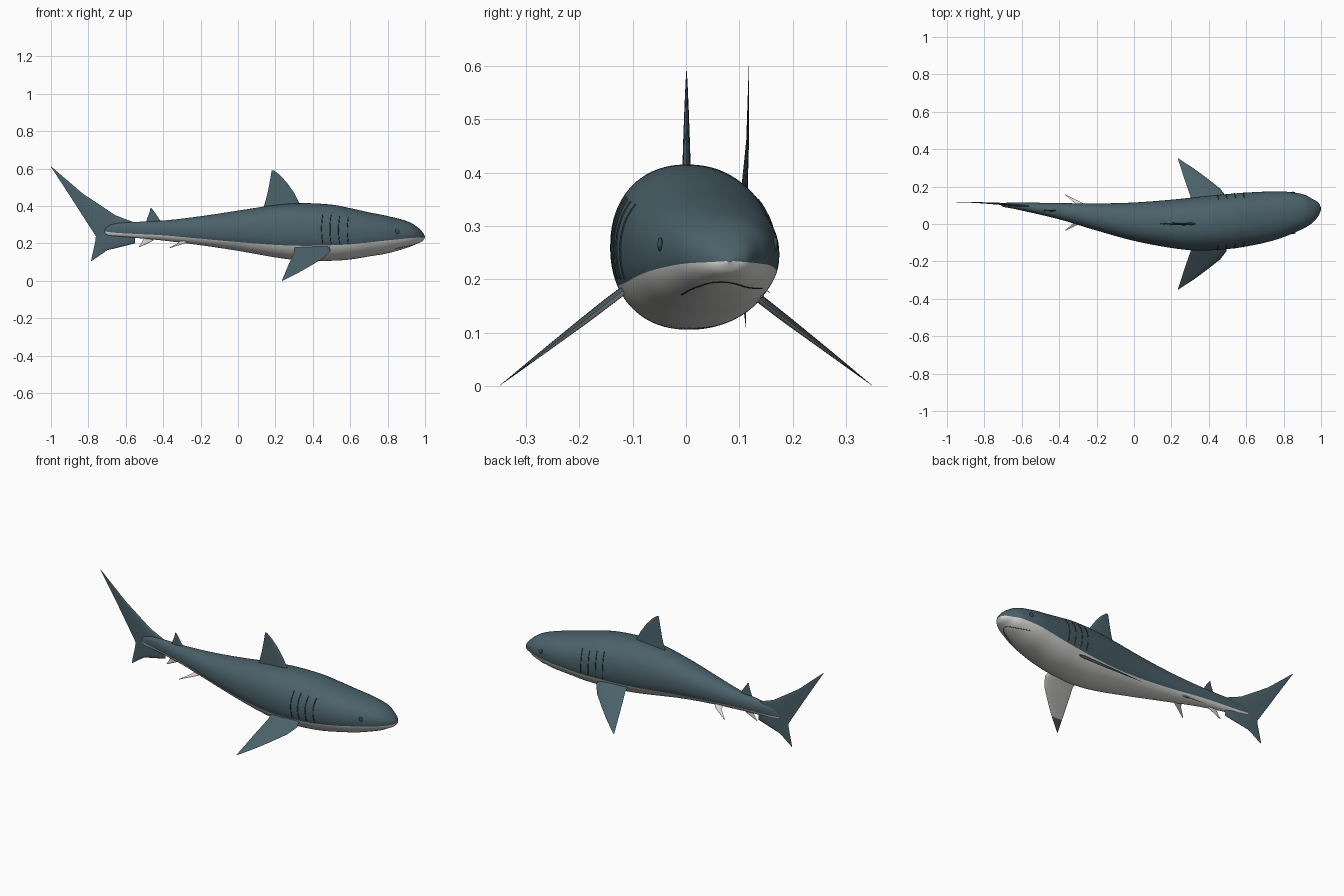
import bpy, bmesh, math
from mathutils import Vector

if "Cube" in bpy.data.objects:
    bpy.data.objects.remove(bpy.data.objects["Cube"])


def material(name, rgb):
    m = bpy.data.materials.new(name)
    m.diffuse_color = (*rgb, 1)
    m.use_nodes = True
    m.node_tree.nodes["Principled BSDF"].inputs["Base Color"].default_value = m.diffuse_color
    return m


SLATE = material("slate_back", (0.07, 0.12, 0.145))
WHITE = material("pale_belly", (0.68, 0.68, 0.66))
DARK = material("dark_slit", (0.025, 0.04, 0.05))
EYE = material("eye_slate", (0.045, 0.075, 0.09))

# Body stations: x, y low, y high, z top, z bottom, z of colour line
ROWS = [
    (-.715, .103, .107, .268, .262, .265), (-.70, .092, .112, .288, .245, .262),
    (-.67, .086, .114, .302, .24, .258), (-.6, .072, .115, .312, .234, .253),
    (-.4, .025, .112, .322, .215, .243), (-.2, -.035, .11, .345, .19, .225),
    (0, -.09, .115, .375, .16, .207), (.2, -.128, .13, .405, .125, .192),
    (.35, -.142, .146, .415, .107, .187), (.5, -.134, .16, .407, .107, .19),
    (.6, -.12, .168, .388, .114, .195), (.7, -.1, .173, .366, .13, .205),
    (.8, -.07, .174, .346, .147, .216), (.9, -.027, .16, .32, .175, .226),
    (.95, .003, .136, .294, .195, .23), (.985, .042, .115, .262, .211, .232),
    (1, .077, .087, .237, .231, .234)]
POW = 2.2


def station(u):
    """Smooth interpolation of the body table at row position u."""
    i = min(int(u), len(ROWS) - 2)
    t = u - i
    p = [ROWS[max(0, min(len(ROWS) - 1, i + k))] for k in (-1, 0, 1, 2)]
    return [0.5 * (2 * b + (c - a) * t + (2 * a - 5 * b + 4 * c - d) * t ** 2
                   + (3 * b - a - 3 * c + d) * t ** 3) for a, b, c, d in zip(*p)]


def station_at(x):
    lo, hi = 0, len(ROWS) - 1
    for _ in range(40):
        mid = (lo + hi) / 2
        lo, hi = (mid, hi) if station(mid)[0] < x else (lo, mid)
    return station(lo)


def spow(v, e):
    return math.copysign(abs(v) ** e, v)


def skin(s, a):
    """Point on the body section at angle a."""
    x, y0, y1, zt, zb, _ = s
    return Vector((x, (y0 + y1) / 2 + (y1 - y0) / 2 * spow(math.cos(a), 2 / POW),
                   (zt + zb) / 2 + (zt - zb) / 2 * spow(math.sin(a), 2 / POW)))


def angle_for_z(s, z):
    r = max(-1, min(1, (z - (s[3] + s[4]) / 2) / ((s[3] - s[4]) / 2)))
    return math.asin(spow(r, POW / 2))


def finish(bm, name, mats, rule=None, sharp=50):
    bmesh.ops.recalc_face_normals(bm, faces=bm.faces)
    bm.normal_update()
    if rule:
        for f in bm.faces:
            f.material_index = rule(f)
    me = bpy.data.meshes.new(name)
    bm.to_mesh(me)
    bm.free()
    ob = bpy.data.objects.new(name, me)
    bpy.context.collection.objects.link(ob)
    for m in mats:
        me.materials.append(m)
    bpy.ops.object.select_all(action='DESELECT')
    ob.select_set(True)
    bpy.context.view_layer.objects.active = ob
    bpy.ops.object.shade_smooth_by_angle(angle=math.radians(sharp))
    return ob


def loft(bm, rings):
    """Bridge closed rings; returns the faces of each strip in order."""
    vr = [[bm.verts.new(p) for p in r] for r in rings]
    n = len(vr[0])
    for a, b in zip(vr, vr[1:]):
        for k in range(n):
            yield k, bm.faces.new((a[k], a[(k + 1) % n], b[(k + 1) % n], b[k]))
    bm.faces.new(vr[0])
    bm.faces.new(vr[-1])


# Body: rings split exactly on the colour line
UP, DOWN, STEPS = 48, 32, 8
rings = []
for i in range((len(ROWS) - 1) * STEPS + 1):
    s = station(i / STEPS)
    a = angle_for_z(s, s[5])
    angles = [a + (math.pi - 2 * a) * k / UP for k in range(UP)]
    angles += [math.pi - a + (math.pi + 2 * a) * k / DOWN for k in range(DOWN)]
    rings.append([skin(s, t) for t in angles])
bm = bmesh.new()
for k, f in loft(bm, rings):
    f.material_index = 0 if k < UP else 1
finish(bm, "body", [SLATE, WHITE])


def fin(name, stations, thick, mats, rule=None):
    """Lens-shaped fin; stations are (leading point, trailing point)."""
    st = [(Vector(a), Vector(b)) for a, b in stations]
    wide = max(st, key=lambda s: (s[0] - s[1]).length)
    far = max(st, key=lambda s: (s[1] - wide[1]).length)
    normal = (wide[0] - wide[1]).cross(far[1] - wide[1]).normalized()
    big = (wide[0] - wide[1]).length
    n, rings = 10, []
    for i in range(len(st) - 1):
        for j in range(4 if i < len(st) - 2 else 5):
            lead, trail = (st[i][k].lerp(st[i + 1][k], j / 4) for k in (0, 1))
            t = thick * (lead - trail).length / big
            ring = []
            for k in range(2 * n):
                a = math.pi * k / n
                c = (1 + math.cos(a)) / 2
                h = math.sin(a) * (0.35 + 0.65 * c)
                ring.append(trail.lerp(lead, c) + normal * t * h)
            rings.append(ring)
    bm = bmesh.new()
    list(loft(bm, rings))
    return finish(bm, name, mats, rule)


def flat(y, pts):
    """Upright fin stations from (lead x, lead z, trail x, trail z)."""
    yy = y if callable(y) else (lambda x: y)
    return [((a, yy(a), b), (c, yy(c), d)) for a, b, c, d in pts]


# Upright fins
fin("dorsal_fin", flat(0.001, [
    (.36, .37, .13, .37), (.325, .42, .145, .42), (.30, .47, .158, .47),
    (.265, .52, .168, .52), (.225, .565, .176, .565), (.192, .59, .18, .59)]),
    0.013, [SLATE])
fin("second_dorsal_fin", flat(0.072, [
    (-.40, .30, -.495, .30), (-.425, .335, -.485, .335),
    (-.445, .365, -.473, .365), (-.462, .388, -.468, .388)]), 0.007, [SLATE])
fin("anal_fin", flat(0.078, [
    (-.44, .235, -.50, .235), (-.455, .213, -.51, .213), (-.525, .18, -.532, .179)]),
    0.006, [WHITE])
fin("tail_fin", flat(lambda x: 0.118 - 0.115 * (x + 1) ** 2, [
    (-.998, .61, -1, .609), (-.83, .466, -.88, .425), (-.655, .35, -.80, .30),
    (-.55, .31, -.76, .238), (-.55, .20, -.763, .21), (-.70, .163, -.775, .157),
    (-.783, .105, -.786, .105)]), 0.011, [SLATE])

# Paired fins
PECTORAL = [
    ((.485, .10, .192), (.30, .10, .192)), ((.495, .145, .158), (.303, .145, .158)),
    ((.46, .19, .123), (.287, .19, .123)), ((.39, .245, .081), (.268, .245, .081)),
    ((.325, .293, .044), (.253, .293, .044)), ((.238, .35, 0), (.234, .35, 0))]
PELVIC = [((-.25, .02, .222), (-.305, .02, .222)), ((-.272, .05, .205), (-.315, .05, .205)),
          ((-.364, .096, .175), (-.37, .096, .175))]


def underside(f):
    return 1 if f.normal.z < 0 and f.calc_center_median().z > 0.045 else 0


for side, word in ((1, "left"), (-1, "right")):
    def place(pts, mid):
        return [tuple((x, mid + side * y, z) for x, y, z in p) for p in pts]
    fin("pectoral_fin_" + word, place(PECTORAL, 0), 0.011, [SLATE, WHITE], underside)
    fin("pelvic_fin_" + word, place(PELVIC, .061), 0.006, [WHITE])


def line(name, pts, radius):
    cu = bpy.data.curves.new(name, 'CURVE')
    cu.dimensions = '3D'
    cu.bevel_depth, cu.bevel_resolution = radius, 1
    sp = cu.splines.new('POLY')
    sp.points.add(len(pts) - 1)
    for p, q in zip(sp.points, pts):
        p.co = (*q, 1)
    cu.materials.append(DARK)
    bpy.context.collection.objects.link(bpy.data.objects.new(name, cu))


# Gill slits and eyes on both sides
for side, word in ((1, "left"), (-1, "right")):
    def on_side(x, z):
        s = station_at(x)
        a = angle_for_z(s, z)
        return skin(s, a if side > 0 else math.pi - a)
    for i, x in enumerate((.453, .497, .543, .59)):
        line(f"gill_slit_{word}_{i + 1}",
             [on_side(x - 0.006 * math.sin(math.pi * k / 12), .2 + (.155 - .005 * i) * k / 12)
              for k in range(13)], 0.0025)
    bm = bmesh.new()
    bmesh.ops.create_uvsphere(bm, u_segments=20, v_segments=12, radius=0.013)
    bmesh.ops.scale(bm, vec=(1, .4, 1), verts=bm.verts)
    bmesh.ops.translate(bm, vec=on_side(.85, .265), verts=bm.verts)
    finish(bm, "eye_" + word, [EYE])

# Mouth line under the snout
mouth = []
for k in range(25):
    t = k / 12 - 1
    s = station_at(.95 - .11 * t * t)
    mid, half = (s[1] + s[2]) / 2, (s[2] - s[1]) / 2
    c = max(-1, min(1, (0.067 + 0.075 * t - mid) / half))
    mouth.append(skin(s, -math.acos(spow(c, POW / 2))))
line("mouth", mouth, 0.0015)
